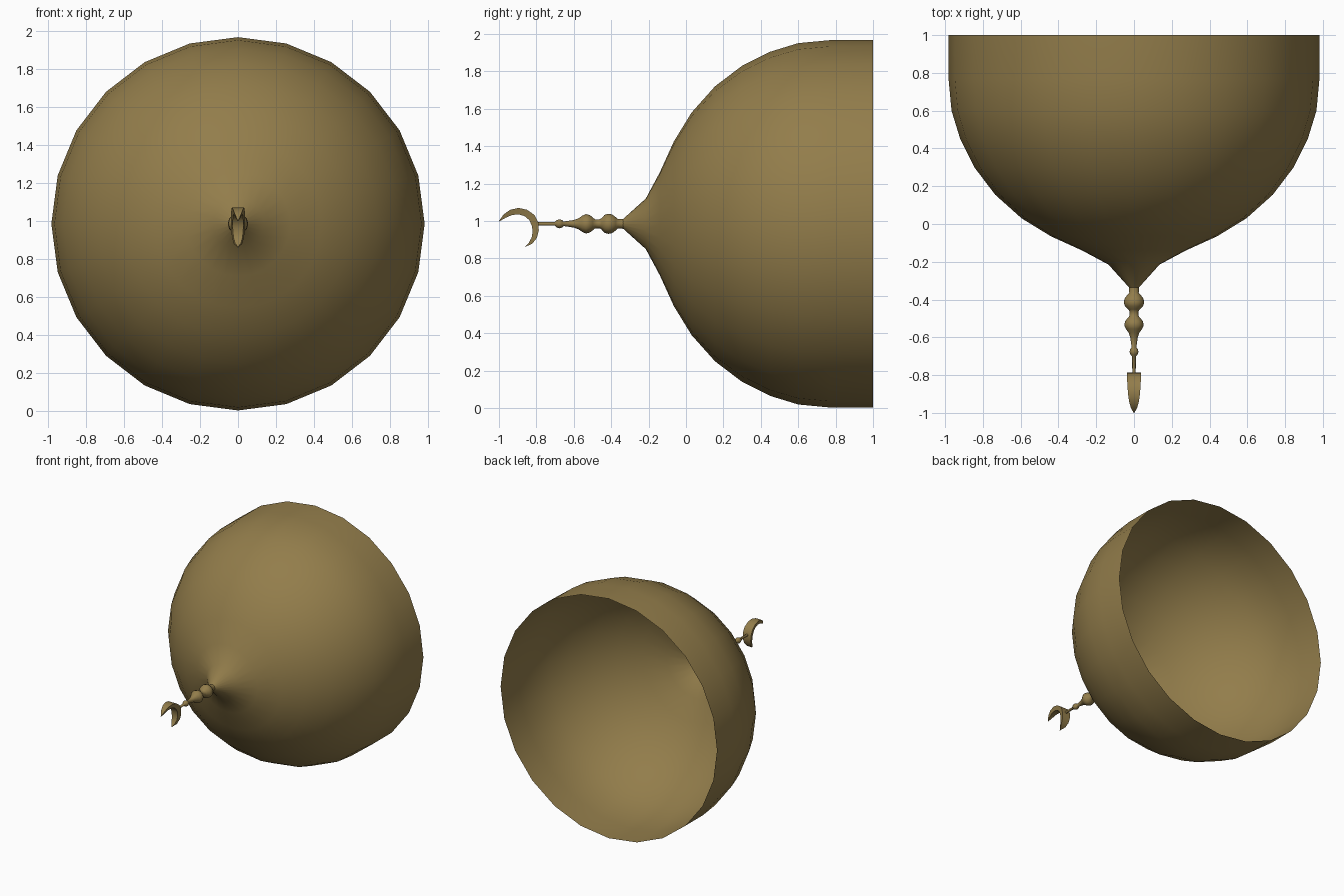
import bpy, bmesh, math

if "Cube" in bpy.data.objects:
    bpy.data.objects.remove(bpy.data.objects["Cube"])

CZ = 0.985  # height of the dome axis
brass = bpy.data.materials.new("aged_brass")
brass.diffuse_color = (0.29, 0.205, 0.07, 1)
brass.use_nodes = True
brass.node_tree.nodes["Principled BSDF"].inputs["Base Color"].default_value = brass.diffuse_color


def finish(name, bm, angle):
    me = bpy.data.meshes.new(name)
    bm.to_mesh(me)
    bm.free()
    ob = bpy.data.objects.new(name, me)
    bpy.context.collection.objects.link(ob)
    me.materials.append(brass)
    bpy.ops.object.select_all(action='DESELECT')
    ob.select_set(True)
    bpy.context.view_layer.objects.active = ob
    bpy.ops.object.shade_smooth_by_angle(angle=math.radians(angle))
    return ob


def loft(bm, rings):
    for a, b in zip(rings, rings[1:]):
        n = len(a)
        for i in range(n):
            j = (i + 1) % n
            bm.faces.new((a[i], a[j], b[j], b[i]))


def lathe(name, profile, sides):
    """Revolve (y, radius) points around the horizontal axis."""
    bm = bmesh.new()
    rings = []
    for y, r in profile:
        angs = [2 * math.pi * i / sides for i in range(sides)]
        rings.append([bm.verts.new((r * math.sin(a), y, CZ + r * math.cos(a))) for a in angs])
    loft(bm, rings)
    bmesh.ops.recalc_face_normals(bm, faces=bm.faces)
    # open surfaces: make normals point away from the axis
    f = max(bm.faces, key=lambda f: f.calc_area())
    c = f.calc_center_median()
    if f.normal.x * c.x + f.normal.z * (c.z - CZ) < 0:
        bmesh.ops.reverse_faces(bm, faces=bm.faces)
    return finish(name, bm, 60)


# open onion-shaped dome shell
lathe("dome", [(1.0, .982), (.77, .982), (.6, .966), (.45, .92), (.3, .845), (.155, .735),
               (.03, .595), (-.065, .44), (-.14, .275), (-.215, .135), (-.345, .018)], 24)

# turned finial with beads
lathe("finial", [(-.33, .027), (-.365, .025), (-.375, .035), (-.395, .05), (-.415, .054),
                 (-.435, .048), (-.452, .03), (-.462, .024), (-.487, .024), (-.498, .034),
                 (-.515, .047), (-.535, .052), (-.555, .043), (-.575, .029), (-.6, .02),
                 (-.655, .012), (-.662, .02), (-.677, .024), (-.692, .019), (-.7, .01),
                 (-.79, .009)], 12)

# crescent: (outer y, z, inner y, z, half width)
sections = [(-1.0, 1.0, -.998, .998, .001), (-.975, 1.035, -.965, 1.017, .016),
            (-.94, 1.06, -.93, 1.032, .026), (-.895, 1.07, -.895, 1.036, .032),
            (-.85, 1.06, -.863, 1.026, .035), (-.81, 1.032, -.838, 1.005, .037),
            (-.79, .992, -.824, .975, .038), (-.787, .95, -.82, .945, .036),
            (-.797, .91, -.825, .912, .031), (-.823, .878, -.84, .884, .021),
            (-.862, .861, -.861, .863, .001)]
bm = bmesh.new()
rings = [[bm.verts.new(p) for p in ((-w, oy, oz), (w, oy, oz), (w * .75, iy, iz), (-w * .75, iy, iz))]
         for oy, oz, iy, iz, w in sections]
loft(bm, rings)
bm.faces.new(rings[0])
bm.faces.new(rings[-1])
bmesh.ops.recalc_face_normals(bm, faces=bm.faces)
finish("crescent", bm, 40)
